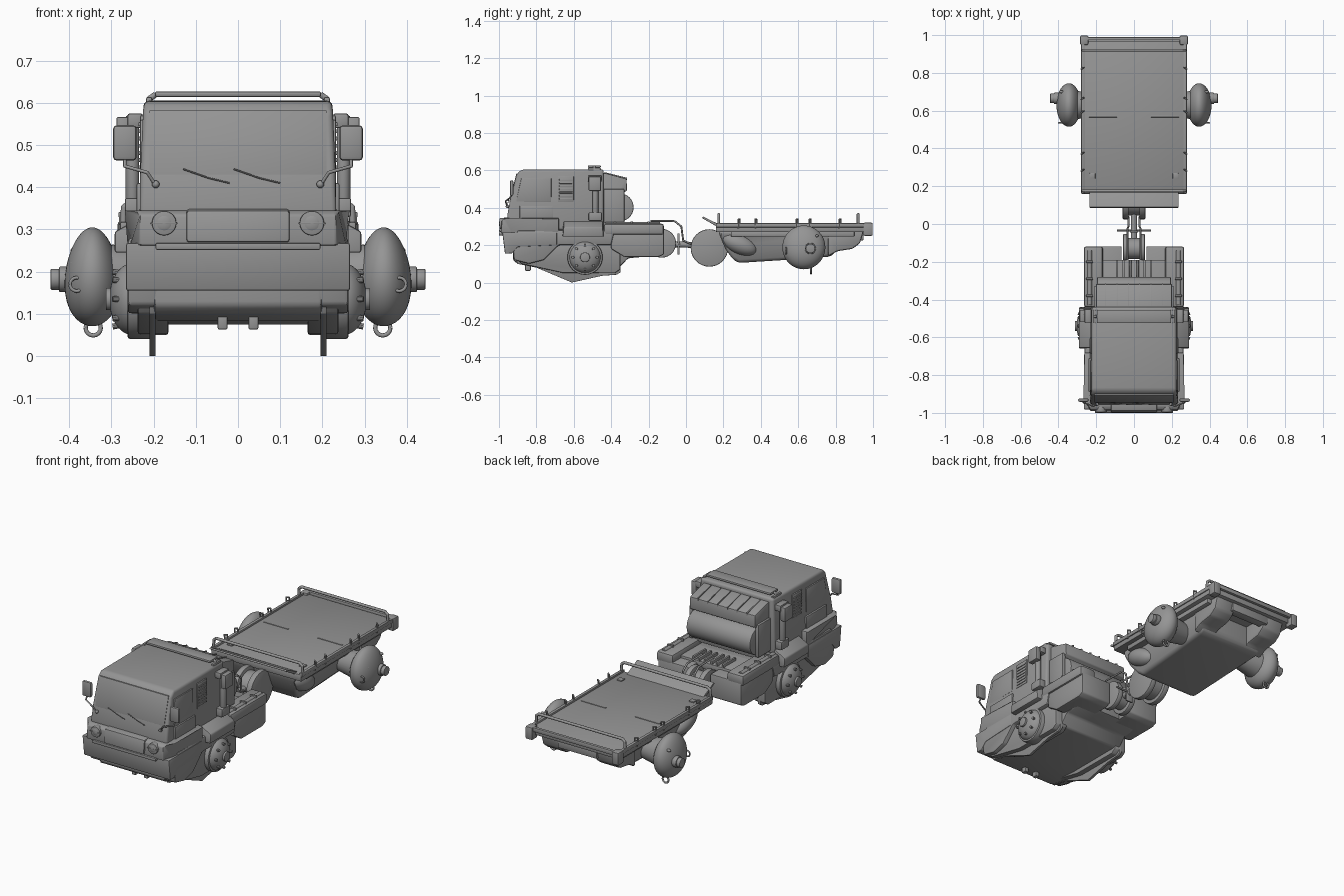
import bpy, bmesh, math
from mathutils import Vector, Matrix

paint = bpy.data.materials.new("dark_grey")
paint.diffuse_color = (0.3, 0.3, 0.3, 1)


def finish(name, bm, bevel=0, mirror=False, seg=2):
    bmesh.ops.recalc_face_normals(bm, faces=bm.faces)
    if bevel:
        es = [e for e in bm.edges if e.calc_face_angle(0) > 0.3]
        bmesh.ops.bevel(bm, geom=es, offset=bevel, segments=seg, affect='EDGES', profile=0.5)
    me = bpy.data.meshes.new(name)
    bm.to_mesh(me)
    bm.free()
    me.materials.append(paint)
    ob = bpy.data.objects.new(name, me)
    bpy.context.collection.objects.link(ob)
    if mirror:
        ob.modifiers.new("Mirror", 'MIRROR').use_mirror_merge = False
    return ob


def prism(name, prof, x0, x1, bevel=0.006, mirror=False, seg=2, shape=None):
    """Extrude a (y, z) side profile from x0 to x1; shape remaps each vertex."""
    bm = bmesh.new()
    f = bm.faces.new([bm.verts.new((x0, y, z)) for y, z in prof])
    r = bmesh.ops.extrude_face_region(bm, geom=[f])
    for v in r['geom']:
        if isinstance(v, bmesh.types.BMVert):
            v.co.x = x1
    if shape:
        for v in bm.verts:
            shape(v.co)
    return finish(name, bm, bevel, mirror, seg)


def box(name, x0, x1, y0, y1, z0, z1, bevel=0.006, mirror=False):
    return prism(name, [(y0, z0), (y1, z0), (y1, z1), (y0, z1)], x0, x1, bevel, mirror)


def add_cyl(bm, a, b, r, r2=None, n=12):
    a, b = Vector(a), Vector(b)
    d = b - a
    m = Matrix.Translation((a + b) / 2) @ d.to_track_quat('Z', 'Y').to_matrix().to_4x4()
    bmesh.ops.create_cone(bm, cap_ends=True, segments=n, radius1=r, radius2=r if r2 is None else r2,
                          depth=d.length, matrix=m)


def cyl(name, a, b, r, r2=None, mirror=False, bevel=0, n=32):
    bm = bmesh.new()
    add_cyl(bm, a, b, r, r2, n)
    return finish(name, bm, bevel, mirror)


def tube(name, pts, r, mirror=False):
    bm = bmesh.new()
    for a, b in zip(pts, pts[1:]):
        add_cyl(bm, a, b, r)
    for p in pts[1:-1]:
        bmesh.ops.create_uvsphere(bm, u_segments=12, v_segments=8, radius=r, matrix=Matrix.Translation(p))
    return finish(name, bm, 0, mirror)


def ball(name, c, rad, mirror=False, taper=0, tilt=0):
    bm = bmesh.new()
    bmesh.ops.create_uvsphere(bm, u_segments=36, v_segments=24, radius=1)
    for v in bm.verts:
        v.co.x *= 1 - taper * v.co.z
        v.co = Vector((v.co.x * rad[0], v.co.y * rad[1], v.co.z * rad[2]))
    bmesh.ops.transform(bm, matrix=Matrix.Translation(c) @ Matrix.Rotation(tilt, 4, 'X'), verts=bm.verts)
    return finish(name, bm, 0, mirror)


def ring(name, c, R, r, mirror=False):
    pts = [Vector(c) + Vector((math.cos(i * math.pi / 8) * R, 0, math.sin(i * math.pi / 8) * R)) for i in range(17)]
    return tube(name, pts, r, mirror)


# Cab shell, narrowing to the roof
def narrow(co):
    co.x *= 1 - 0.2 * max(0, co.z - 0.36)


prism("cab", [(-0.95, 0.28), (-0.955, 0.36), (-0.943, 0.43), (-0.905, 0.58), (-0.88, 0.604),
              (-0.44, 0.606), (-0.44, 0.28)], -0.235, 0.235, 0.014, seg=3, shape=narrow)
prism("windscreen", [(-0.945, 0.43), (-0.907, 0.582), (-0.9, 0.582), (-0.93, 0.43)], -0.21, 0.21, 0.001)
for x in (-0.02, 0.1):
    tube("wiper", [(x, -0.957, 0.41), (x - 0.05, -0.953, 0.422), (x - 0.11, -0.948, 0.443)], 0.0018)
# Door windows, door panels and side vents
prism("side_window", [(-0.91, 0.43), (-0.88, 0.56), (-0.72, 0.56), (-0.72, 0.43)], 0.215, 0.232, 0.004, True)
box("door_panel", 0.22, 0.24, -0.89, -0.71, 0.33, 0.41, 0.004, True)
box("vent_frame", 0.21, 0.232, -0.685, -0.6, 0.43, 0.57, 0.003, True)
for i in range(7):
    box("vent_slat", 0.22, 0.236, -0.678, -0.607, 0.443 + i * 0.017, 0.452 + i * 0.017, 0.002, True)
# Roof hoop
box("roof_hoop", -0.197, 0.197, -0.525, -0.455, 0.614, 0.627, 0.005)
tube("roof_hoop_edge", [(0.212, -0.49, 0.59), (0.209, -0.49, 0.61), (0.195, -0.49, 0.62)], 0.007, True)
box("roof_hoop_leg", 0.203, 0.218, -0.525, -0.455, 0.57, 0.614, 0.005, True)
# Mirrors
tube("mirror_arm", [(0.195, -0.955, 0.405), (0.215, -0.965, 0.435), (0.268, -0.945, 0.45), (0.268, -0.93, 0.47)], 0.004, True)
ball("mirror_joint", (0.195, -0.955, 0.407), (0.009, 0.009, 0.009), True)
box("mirror", 0.24, 0.296, -0.942, -0.923, 0.463, 0.547, 0.009, True)
# Exhaust stacks with elbow boxes
cyl("exhaust_stack", (0.25, -0.485, 0.33), (0.25, -0.485, 0.57), 0.016, mirror=True, bevel=0.004)
box("exhaust_elbow", 0.225, 0.262, -0.525, -0.45, 0.54, 0.575, 0.006, True)
box("exhaust_outlet", 0.258, 0.288, -0.52, -0.455, 0.49, 0.567, 0.005, True)
box("exhaust_foot", 0.22, 0.268, -0.52, -0.45, 0.33, 0.375, 0.005, True)


# Nose band and bumper with cut front corners, grille and headlights
def corner(co):
    if co.y < -0.94:
        co.x *= 0.89


prism("nose_band", [(-0.99, 0.262), (-0.985, 0.335), (-0.965, 0.345), (-0.93, 0.345), (-0.68, 0.345), (-0.68, 0.262),
                    (-0.93, 0.262)], -0.262, 0.262, 0.006, shape=corner)
prism("grille", [(-1.0, 0.27), (-0.99, 0.345), (-0.93, 0.35), (-0.93, 0.27)], -0.122, 0.122, 0.006)
cyl("headlight_rim", (0.175, -0.96, 0.315), (0.175, -0.997, 0.315), 0.029, mirror=True, bevel=0.003)
ball("headlight", (0.175, -0.99, 0.315), (0.024, 0.01, 0.024), True)
box("headlight_bar", 0.143, 0.207, -1.0, -0.975, 0.313, 0.317, 0.001, True)
prism("bumper_beam", [(-0.968, 0.155), (-0.982, 0.268), (-0.93, 0.268), (-0.69, 0.268), (-0.69, 0.2), (-0.9, 0.19),
                      (-0.93, 0.155)], -0.265, 0.265, 0.005)
box("bumper_lip", -0.195, 0.195, -1.0, -0.96, 0.252, 0.268, 0.003)
# Hull under the cab
prism("tractor_hull", [(-0.925, 0.28), (-0.925, 0.12), (-0.9, 0.1), (-0.82, 0.085), (-0.7, 0.075), (-0.36, 0.075),
                       (-0.31, 0.13), (-0.2, 0.14), (-0.2, 0.29)], -0.2, 0.2, 0.01)
prism("hull_side", [(-0.93, 0.22), (-0.92, 0.12), (-0.84, 0.1), (-0.76, 0.12), (-0.68, 0.2), (-0.4, 0.2), (-0.38, 0.28),
                    (-0.9, 0.28)], 0.16, 0.262, 0.01, True)
prism("keel_plate", [(-0.92, 0.15), (-0.9, 0.1), (-0.8, 0.08), (-0.61, 0.0), (-0.45, 0.036), (-0.37, 0.042), (-0.35, 0.055),
                     (-0.35, 0.19), (-0.8, 0.19)], 0.195, 0.21, 0.002, True)
prism("skid_box", [(-0.92, 0.15), (-0.88, 0.1), (-0.66, 0.052), (-0.38, 0.05), (-0.352, 0.07), (-0.352, 0.22), (-0.9, 0.22)],
      0.165, 0.238, 0.006, True)
box("tow_lug", 0.025, 0.048, -0.86, -0.83, 0.063, 0.1, 0.004, True)


# Fenders with a slanted top
def slant(co):
    if co.x > 0.25 and co.z > 0.3:
        co.z -= 0.05


prism("fender", [(-0.66, 0.245), (-0.655, 0.345), (-0.445, 0.345), (-0.44, 0.245)], 0.2, 0.292, 0.006, True, shape=slant)
# Front wheel hubs
cyl("hub_base", (0.2, -0.54, 0.135), (0.262, -0.54, 0.135), 0.094, mirror=True, bevel=0.006)
ball("hub_dome", (0.25, -0.54, 0.135), (0.055, 0.085, 0.085), True)
cyl("hub_cap", (0.29, -0.54, 0.135), (0.313, -0.54, 0.135), 0.026, mirror=True, bevel=0.003)
for i in range(8):
    a = i * math.pi / 4
    cyl("hub_bolt", (0.27, -0.54 + 0.06 * math.cos(a), 0.135 + 0.06 * math.sin(a)),
        (0.297, -0.54 + 0.065 * math.cos(a), 0.135 + 0.065 * math.sin(a)), 0.007, mirror=True, n=10)
# Engine block behind the cab
prism("engine_cover", [(-0.45, 0.585), (-0.43, 0.585), (-0.318, 0.555), (-0.315, 0.49), (-0.35, 0.475), (-0.35, 0.3),
                       (-0.45, 0.3)], -0.2, 0.2, 0.006)
cyl("rear_tank", (-0.195, -0.355, 0.402), (0.195, -0.355, 0.402), 0.075, bevel=0.006)
box("tank_bracket", 0.19, 0.212, -0.44, -0.33, 0.32, 0.5, 0.005, True)
for i in range(6):
    x = -0.15 + i * 0.06
    prism("cooling_rib", [(-0.435, 0.58), (-0.435, 0.59), (-0.315, 0.56), (-0.32, 0.53)], x - 0.003, x + 0.003, 0.001)
# Rear flatbed of the front unit
prism("side_locker", [(-0.4, 0.18), (-0.33, 0.137), (-0.15, 0.137), (-0.118, 0.15), (-0.118, 0.275), (-0.4, 0.275)],
      0.065, 0.255, 0.007, True)
box("bed_beam", 0.165, 0.266, -0.44, -0.118, 0.255, 0.315, 0.014, True)
box("bed_floor", -0.18, 0.18, -0.44, -0.19, 0.25, 0.288, 0.005)
for x in (0.02, 0.055, 0.09):
    box("bed_rib", x - 0.006, x + 0.006, -0.3, -0.19, 0.28, 0.305, 0.003, True)
tube("bed_rail", [(0.235, -0.43, 0.31), (0.235, -0.14, 0.31)], 0.013, True)
for y in (-0.38, -0.29, -0.2):
    box("rail_clamp", 0.217, 0.253, y - 0.006, y + 0.006, 0.3, 0.327, 0.003, True)
# Articulated coupling between the units
cyl("coupling_disc_front", (0.028, -0.13, 0.21), (0.058, -0.13, 0.21), 0.077, mirror=True, bevel=0.005)
cyl("coupling_core_front", (-0.03, -0.13, 0.21), (0.03, -0.13, 0.21), 0.055)
cyl("coupling_disc_rear", (0.028, 0.125, 0.185), (0.06, 0.125, 0.185), 0.1, mirror=True, bevel=0.005)
cyl("coupling_core_rear", (-0.03, 0.125, 0.185), (0.03, 0.125, 0.185), 0.08)
cyl("coupling_shaft", (0, -0.09, 0.205), (0, 0.08, 0.2), 0.016)
box("coupling_plate", -0.022, 0.022, -0.045, -0.035, 0.15, 0.262, 0.003)
tube("coupling_crossbar", [(-0.09, -0.035, 0.205), (0.09, -0.035, 0.205)], 0.005)
tube("coupling_hose", [(0.035, -0.19, 0.33), (0.035, -0.06, 0.328), (0.035, -0.025, 0.3), (0.03, -0.015, 0.225),
                       (0.03, 0.04, 0.2)], 0.005, True)

# Trailer deck
box("deck", -0.275, 0.275, 0.16, 0.97, 0.27, 0.308, 0.005)
box("deck_edge", 0.262, 0.28, 0.16, 0.96, 0.295, 0.318, 0.004, True)
box("deck_seam", 0.09, 0.24, 0.565, 0.575, 0.305, 0.311, 0.001, True)
box("deck_hatch", 0.205, 0.235, 0.24, 0.27, 0.3, 0.314, 0.002, True)
prism("front_ramp", [(0.085, 0.345), (0.09, 0.353), (0.19, 0.305), (0.19, 0.285)], -0.235, 0.235, 0.002)
# Hoops across both deck ends
for y in (0.175, 0.92):
    tube("deck_hoop", [(-0.272, y, 0.3), (-0.27, y, 0.352), (-0.255, y, 0.364), (0.255, y, 0.364),
                       (0.27, y, 0.352), (0.272, y, 0.3)], 0.0075)
box("rear_rail", -0.25, 0.25, 0.972, 0.99, 0.295, 0.32, 0.005)
box("rear_corner", 0.242, 0.285, 0.948, 0.998, 0.25, 0.32, 0.007, True)
for y in (0.28, 0.37, 0.59, 0.66, 0.82):
    tube("tie_hook", [(0.276, y, 0.29), (0.279, y, 0.338), (0.268, y + 0.008, 0.338), (0.266, y + 0.008, 0.31)], 0.004, True)


# Trailer hull, narrower toward the bottom
def vee(co):
    co.x *= 0.8 + 0.2 * min(1, max(0, (co.z - 0.1) / 0.12))


prism("trailer_hull", [(0.17, 0.28), (0.185, 0.24), (0.21, 0.18), (0.25, 0.125), (0.28, 0.105), (0.55, 0.122), (0.77, 0.138),
                       (0.8, 0.16), (0.8, 0.28)], -0.225, 0.225, 0.018, seg=3, shape=vee)
prism("stern", [(0.76, 0.14), (0.81, 0.168), (0.89, 0.18), (0.93, 0.21), (0.95, 0.275), (0.76, 0.275)], 0.1, 0.225, 0.01, True)
box("stern_cross", -0.12, 0.12, 0.9, 0.95, 0.225, 0.275, 0.006)
ball("bow_float", (0.185, 0.285, 0.205), (0.055, 0.1, 0.052), True, tilt=-0.4)
box("hull_sill", 0.2, 0.25, 0.24, 0.9, 0.245, 0.275, 0.006, True)
# Rear egg-shaped wheel pods
cyl("pod_neck", (0.19, 0.63, 0.19), (0.3, 0.63, 0.19), 0.055, 0.075, mirror=True)
ball("wheel_pod", (0.345, 0.63, 0.188), (0.065, 0.115, 0.117), True, taper=0.15)
cyl("pod_cap", (0.395, 0.665, 0.182), (0.424, 0.665, 0.182), 0.03, mirror=True, bevel=0.003)
cyl("pod_cap_tip", (0.42, 0.665, 0.182), (0.444, 0.665, 0.182), 0.025, mirror=True, bevel=0.003)
for y, z in ((0.575, 0.22), (0.6, 0.13), (0.7, 0.25)):
    ball("pod_bolt", (0.385, y, z), (0.012, 0.008, 0.008), True)
ring("pod_ring", (0.343, 0.668, 0.067), 0.018, 0.005, True)
ring("pod_front_ring", (0.382, 0.535, 0.17), 0.016, 0.004, True)

# Smooth shading with hard edges kept
bpy.ops.object.select_all(action='SELECT')
bpy.context.view_layer.objects.active = bpy.context.selected_objects[0]
bpy.ops.object.shade_smooth_by_angle(angle=math.radians(35))
